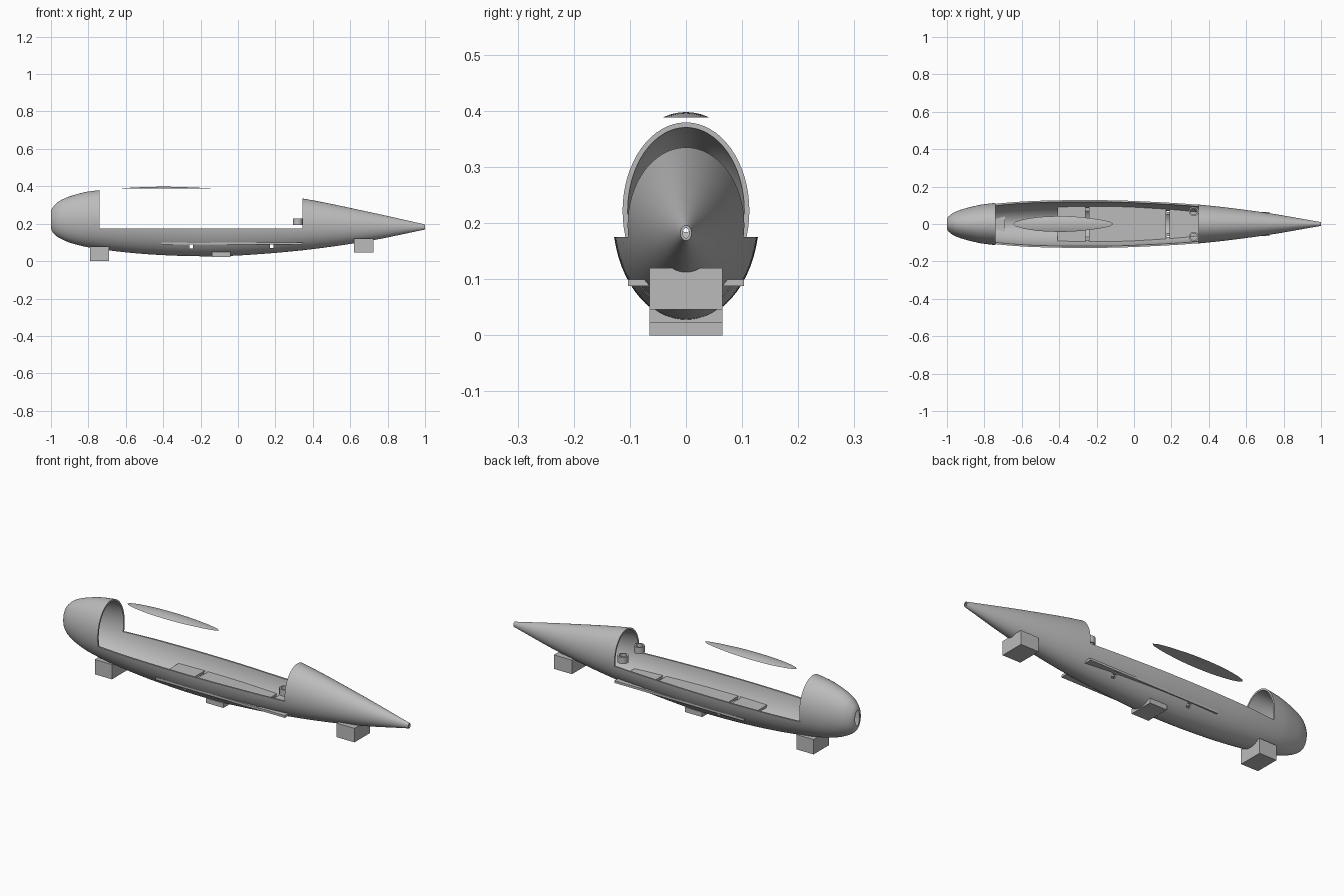
import bpy, bmesh, math
from mathutils import Vector

default_cube = bpy.data.objects.get("Cube")
if default_cube:
    bpy.data.objects.remove(default_cube, do_unlink=True)

grey = bpy.data.materials.new("plain grey")
grey.use_nodes = True
colour = (0.5, 0.5, 0.5, 1)
grey.diffuse_color = colour
grey.node_tree.nodes["Principled BSDF"].inputs["Base Color"].default_value = colour

# Hull stations: x, bottom z, top z, half width
STATIONS = [
    (-1, 0.175, 0.27, 0.028), (-0.99, 0.152, 0.288, 0.042),
    (-0.96, 0.127, 0.318, 0.063), (-0.9, 0.099, 0.346, 0.084),
    (-0.8, 0.074, 0.372, 0.106), (-0.6, 0.047, 0.391, 0.124),
    (-0.4, 0.032, 0.398, 0.13), (-0.2, 0.026, 0.392, 0.13),
    (0, 0.03, 0.38, 0.125), (0.345, 0.058, 0.335, 0.104),
    (0.7, 0.108, 0.263, 0.061), (1, 0.169, 0.196, 0.01),
]
SIDES = 64
WALL = 0.009


def finish(name, mesh, smooth=False):
    obj = bpy.data.objects.new(name, mesh)
    bpy.context.collection.objects.link(obj)
    mesh.materials.clear()
    mesh.materials.append(grey)
    if smooth:
        shade(obj)
    return obj


def activate(obj):
    bpy.ops.object.select_all(action="DESELECT")
    obj.select_set(True)
    bpy.context.view_layer.objects.active = obj


def shade(obj):
    activate(obj)
    bpy.ops.object.shade_smooth_by_angle(angle=math.radians(35))


def box(name, low, high):
    bm = bmesh.new()
    bmesh.ops.create_cube(bm, size=1)
    for v in bm.verts:
        v.co = Vector(lo + (c + 0.5) * (hi - lo) for lo, hi, c in zip(low, high, v.co))
    mesh = bpy.data.meshes.new(name)
    bm.to_mesh(mesh)
    bm.free()
    return finish(name, mesh)


def cut(obj, cutter, operation="DIFFERENCE"):
    mod = obj.modifiers.new("cut", "BOOLEAN")
    mod.operation, mod.solver, mod.object = operation, "EXACT", cutter
    activate(obj)
    bpy.ops.object.modifier_apply(modifier=mod.name)


def sections(steps=5):
    """Smooth stations with a cubic through the table rows."""
    rows = [Vector(r) for r in STATIONS]

    def slope(i):
        a, b = rows[max(i - 1, 0)], rows[min(i + 1, len(rows) - 1)]
        return (b - a) / (b[0] - a[0])

    result = []
    for i in range(len(rows) - 1):
        a, b = rows[i], rows[i + 1]
        span = b[0] - a[0]
        for k in range(steps):
            t = k / steps
            p = (a * (1 + 2 * t) + slope(i) * span * t) * (1 - t) ** 2
            p += (b * (3 - 2 * t) - slope(i + 1) * span * (1 - t)) * t * t
            p[0] = a[0] + span * t
            result.append(p)
    return result + [rows[-1]]


def hull_shell(name):
    """Hollow fuselage, open at the nose and the tail tip."""
    bm = bmesh.new()
    loops = []
    stations = sections()
    for inner in (False, True):
        for x, low, high, half in (reversed(stations) if inner else stations):
            wall = min(WALL, half * 0.45) if inner else 0
            mid, tall = (low + high) / 2, (high - low) / 2 - wall
            loops.append([
                bm.verts.new((x, (half - wall) * math.cos(a), mid + tall * math.sin(a)))
                for a in (math.tau * k / SIDES for k in range(SIDES))])
    for i, ring in enumerate(loops):
        after = loops[(i + 1) % len(loops)]
        for k in range(SIDES):
            n = (k + 1) % SIDES
            bm.faces.new((ring[k], ring[n], after[n], after[k]))
    bmesh.ops.recalc_face_normals(bm, faces=bm.faces)
    mesh = bpy.data.meshes.new(name)
    bm.to_mesh(mesh)
    bm.free()
    return finish(name, mesh)


def socket(name, x, y, low, high, outer, inner):
    """Short upright tube."""
    bm = bmesh.new()
    count = 32
    profile = [(outer, low), (outer, high), (inner, high), (inner, low)]
    rings = [[bm.verts.new((x + r * math.cos(math.tau * k / count),
                            y + r * math.sin(math.tau * k / count), z))
              for k in range(count)] for r, z in profile]
    for i, ring in enumerate(rings):
        after = rings[(i + 1) % len(rings)]
        for k in range(count):
            n = (k + 1) % count
            bm.faces.new((ring[k], ring[n], after[n], after[k]))
    bmesh.ops.recalc_face_normals(bm, faces=bm.faces)
    mesh = bpy.data.meshes.new(name)
    bm.to_mesh(mesh)
    bm.free()
    return finish(name, mesh, True)


# Hull with open bay, and the sliver of roof left above the bay
hull = hull_shell("hull")
roof = hull_shell("roof_sliver")
deck = box("deck", (-0.41, -0.103, 0.088), (0.345, 0.103, 0.1))
bay = box("bay_cutter", (-0.74, -0.3, 0.175), (0.345, 0.3, 0.6))
above = box("roof_cutter", (-0.74, -0.3, 0.388), (0.345, 0.3, 0.6))
cut(hull, bay)
cut(roof, above, "INTERSECT")

# Cross slots through deck and hull
slots = [box("rear_slot_cutter", (0.171, -0.093, 0.07), (0.189, 0.093, 0.12)),
         box("front_slot_cutter", (-0.26, -0.093, 0.068), (-0.24, 0.093, 0.12))]
for slot in slots:
    cut(deck, slot)
# Slots pierce the hull only below the deck
    for v in slot.data.vertices:
        v.co.y *= 1.3
        v.co.z = min(v.co.z, 0.088)
    cut(hull, slot)
for helper in [bay, above] + slots:
    bpy.data.objects.remove(helper, do_unlink=True)
shade(hull)
shade(roof)

# Stand blocks under the hull
box("front_block", (-0.79, -0.065, 0), (-0.69, 0.065, 0.078))
box("middle_block", (-0.14, -0.065, 0.023), (-0.04, 0.065, 0.048))
box("rear_block", (0.62, -0.065, 0.046), (0.725, 0.065, 0.12))

# Pair of sockets at the rear of the bay
for side, label in ((1, "left"), (-1, "right")):
    socket(label + "_socket", 0.32, side * 0.068, 0.193, 0.228, 0.026, 0.018)
